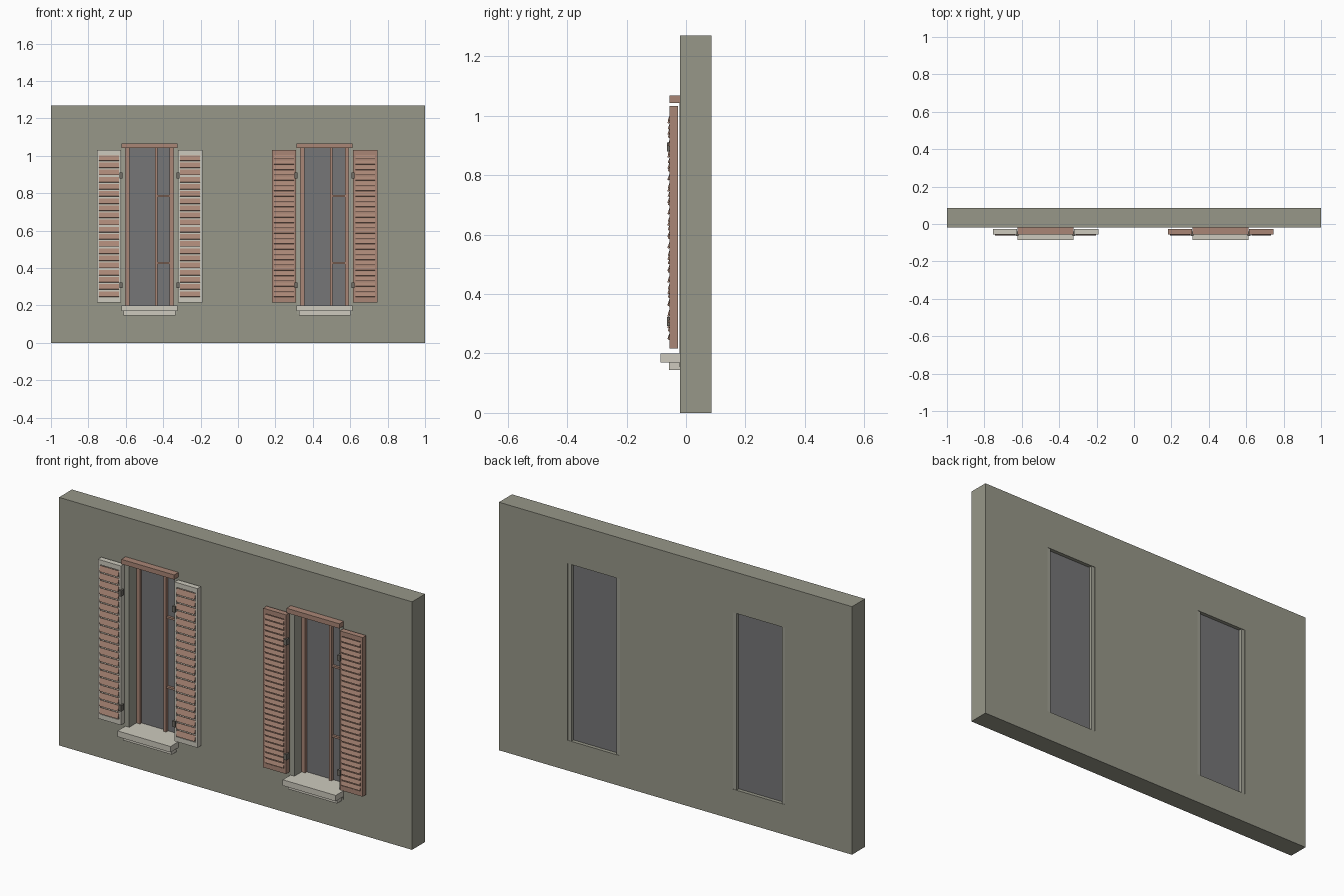
import bpy
import bmesh
from math import radians
from mathutils import Matrix, Vector

cube = bpy.data.objects.get("Cube")
if cube:
    bpy.data.objects.remove(cube, do_unlink=True)


def make_material(name, rgb):
    mat = bpy.data.materials.new(name)
    mat.use_nodes = True
    mat.diffuse_color = (*rgb, 1)
    bsdf = next(n for n in mat.node_tree.nodes if n.type == 'BSDF_PRINCIPLED')
    bsdf.inputs["Base Color"].default_value = (*rgb, 1)
    return mat


PLASTER = make_material("olive grey plaster", (0.31, 0.31, 0.25))
JAMB = make_material("jamb grey", (0.35, 0.35, 0.29))
WOOD = make_material("brown wood", (0.40, 0.24, 0.18))
STONE = make_material("pale stone", (0.61, 0.59, 0.51))
GLASS = make_material("grey glass", (0.18, 0.18, 0.185))
IRON = make_material("dark iron", (0.16, 0.15, 0.13))


def finish(name, bm, mat):
    bmesh.ops.recalc_face_normals(bm, faces=bm.faces)
    mesh = bpy.data.meshes.new(name)
    bm.to_mesh(mesh)
    bm.free()
    mesh.materials.append(mat)
    obj = bpy.data.objects.new(name, mesh)
    bpy.context.collection.objects.link(obj)
    return obj


def add_box(bm, x, y, z, tilt=0):
    """Box from three (low, high) ranges, tilted about its own x axis."""
    ranges = (x, y, z)
    centre = Vector([(a + b) / 2 for a, b in ranges])
    size = [b - a for a, b in ranges]
    matrix = (Matrix.Translation(centre) @ Matrix.Rotation(tilt, 4, 'X')
              @ Matrix.Diagonal((*size, 1)))
    bmesh.ops.create_cube(bm, size=1, matrix=matrix)


def boxes(name, mat, *ranges):
    bm = bmesh.new()
    for r in ranges:
        add_box(bm, *r)
    return finish(name, bm, mat)


WALL_FRONT, WALL_BACK, WALL_TOP = -0.02, 0.085, 1.27
CENTRES = {"right": -0.473, "left": 0.463}
HALF = 0.148                       # half width of an opening
OPEN_LOW, OPEN_HIGH = 0.155, 1.06


# Wall with two openings: a grid of faces with holes, extruded to depth
def build_wall():
    bm = bmesh.new()
    xs = [-1, 1] + [c + s * HALF for c in CENTRES.values() for s in (-1, 1)]
    xs.sort()
    zs = [0, OPEN_LOW, OPEN_HIGH, WALL_TOP]
    grid = [[bm.verts.new((x, WALL_FRONT, z)) for z in zs] for x in xs]
    for i in range(len(xs) - 1):
        for j in range(len(zs) - 1):
            if j == 1 and i in (1, 3):
                continue
            bm.faces.new((grid[i][j], grid[i + 1][j],
                          grid[i + 1][j + 1], grid[i][j + 1]))
    result = bmesh.ops.extrude_face_region(bm, geom=bm.faces[:], use_keep_orig=True)
    moved = [v for v in result["geom"] if isinstance(v, bmesh.types.BMVert)]
    bmesh.ops.translate(bm, verts=moved, vec=(0, WALL_BACK - WALL_FRONT, 0))
    finish("wall", bm, PLASTER)


# Louvred shutter: panel, raised border, tilted slats
def build_shutter(name, x0, x1, frame_mat, slats):
    low, high, side, rail = 0.217, 1.032, 0.012, 0.025
    front, back = -0.055, -0.027
    boxes(name + "_frame", frame_mat,
          ((x0, x0 + side), (front, back), (low, high)),
          ((x1 - side, x1), (front, back), (low, high)),
          ((x0 + side, x1 - side), (front, back), (low, low + rail)),
          ((x0 + side, x1 - side), (front, back), (high - rail, high)),
          ((x0 + side, x1 - side), (front + 0.008, back), (low + rail, high - rail)))
    bm = bmesh.new()
    step = (high - low - 2 * rail) / slats
    for i in range(slats):
        z = low + rail + step * (i + 0.5)
        add_box(bm, (x0 + side, x1 - side), (-0.058, -0.052),
                (z - step * 0.38, z + step * 0.38), radians(-20))
    finish(name + "_slats", bm, WOOD)


def build_window(side, cx, frame_mat, slats):
    name = side + "_window"
    inner = HALF - 0.02
    edge = inner - 0.02
    # Jamb lining
    boxes(name + "_jambs", JAMB, *[
        (sorted((cx + s * HALF, cx + s * inner)), (-0.022, 0.083),
         (OPEN_LOW, OPEN_HIGH)) for s in (-1, 1)])
    # Glass pane
    boxes(name + "_glass", GLASS,
          ((cx - inner, cx + inner), (0.05, 0.066), (OPEN_LOW, OPEN_HIGH)))
    # Casement frame, off-centre mullion and glazing bars
    mull = cx + 0.035
    parts = [(sorted((cx + s * inner, cx + s * edge)), (0.036, 0.05), (0.2, 1.045))
             for s in (-1, 1)]
    parts.append(((mull - 0.007, mull + 0.007), (0.034, 0.05), (0.2, 1.045)))
    parts += [((mull, cx + edge), (0.038, 0.05), (z - 0.005, z + 0.005))
              for z in (0.427, 0.785)]
    boxes(name + "_casement", WOOD, *parts)
    # Lintel and stepped sill
    boxes(name + "_lintel", WOOD,
          ((cx - 0.15, cx + 0.15), (-0.055, WALL_FRONT), (1.043, 1.067)))
    boxes(name + "_sill", STONE,
          ((cx - 0.15, cx + 0.15), (-0.085, WALL_FRONT), (0.17, 0.2)),
          ((cx - inner, cx + inner), (WALL_FRONT, 0.05), (0.17, 0.2)),
          ((cx - 0.138, cx + 0.138), (-0.058, WALL_FRONT), (0.145, 0.17)))
    # Shutters folded open, with two hinges each
    for s, label in ((-1, "right"), (1, "left")):
        near, far = cx + s * 0.152, cx + s * 0.282
        x0, x1 = sorted((near, far))
        build_shutter(f"{name}_{label}_shutter", x0, x1, frame_mat, slats)
        boxes(f"{name}_{label}_hinges", IRON, *[
            ((near - 0.008, near + 0.008), (-0.064, -0.04), (z - 0.015, z + 0.015))
            for z in (0.307, 0.895)])


build_wall()
build_window("right", CENTRES["right"], STONE, 20)
build_window("left", CENTRES["left"], WOOD, 27)
